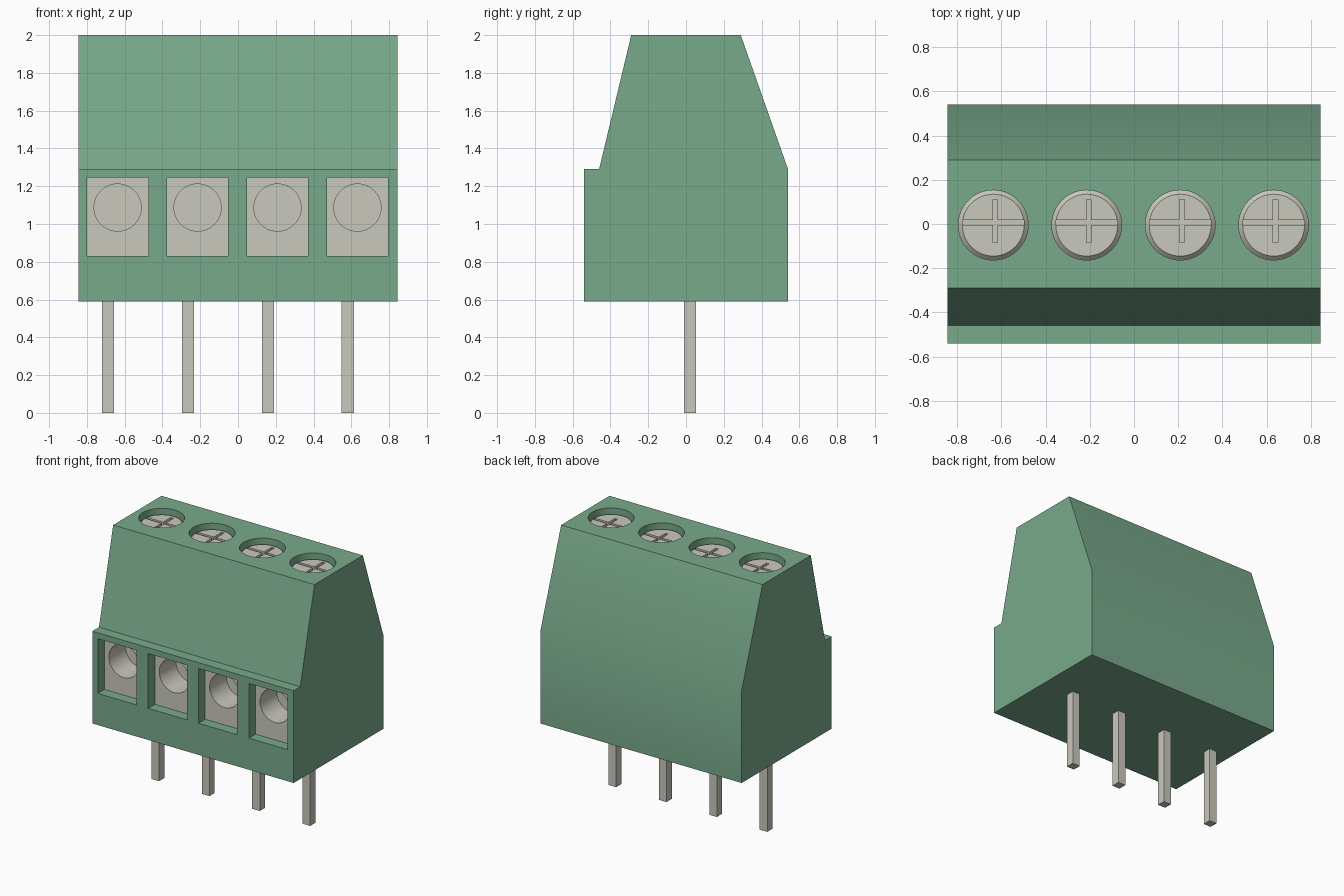
import bpy, bmesh
from math import radians
from mathutils import Matrix

if "Cube" in bpy.data.objects:
    bpy.data.objects.remove(bpy.data.objects["Cube"], do_unlink=True)


def material(name, rgb):
    m = bpy.data.materials.new(name)
    m.use_nodes = True
    m.diffuse_color = (*rgb, 1)
    bsdf = next(n for n in m.node_tree.nodes if n.type == "BSDF_PRINCIPLED")
    bsdf.inputs["Base Color"].default_value = (*rgb, 1)
    return m


GREEN = material("green plastic", (0.19, 0.40, 0.26))
METAL = material("grey metal", (0.59, 0.58, 0.51))


def finish(name, bm, mat):
    bmesh.ops.recalc_face_normals(bm, faces=bm.faces)
    mesh = bpy.data.meshes.new(name)
    bm.to_mesh(mesh)
    bm.free()
    mesh.materials.append(mat)
    obj = bpy.data.objects.new(name, mesh)
    bpy.context.collection.objects.link(obj)
    return obj


def box(name, x, y, z, mat):
    """Box from (low, high) pairs along each axis."""
    bm = bmesh.new()
    bmesh.ops.create_cube(bm, size=1)
    for v in bm.verts:
        v.co = [(a + b) / 2 + c * (b - a) for (a, b), c in zip((x, y, z), v.co)]
    return finish(name, bm, mat)


def cylinder(name, centre, radius, depth, mat, axis="Z", chamfer=0):
    bm = bmesh.new()
    bmesh.ops.create_cone(bm, cap_ends=True, segments=48, radius1=radius,
                          radius2=radius, depth=depth)
    if chamfer:
        rim = [e for e in bm.edges if all(v.co.z > 0 for v in e.verts)]
        bmesh.ops.bevel(bm, geom=rim, offset=chamfer, segments=1, affect="EDGES")
    if axis == "Y":
        bm.transform(Matrix.Rotation(radians(90), 4, "X"))
    bm.transform(Matrix.Translation(centre))
    return finish(name, bm, mat)


def cut(target, cutter):
    """Subtract the cutter from the target, then discard it."""
    mod = target.modifiers.new("cut", "BOOLEAN")
    mod.object, mod.operation, mod.solver = cutter, "DIFFERENCE", "EXACT"
    activate(target)
    bpy.ops.object.modifier_apply(modifier=mod.name)
    bpy.data.objects.remove(cutter, do_unlink=True)


def activate(obj):
    bpy.ops.object.select_all(action="DESELECT")
    obj.select_set(True)
    bpy.context.view_layer.objects.active = obj


def smooth(obj):
    activate(obj)
    bpy.ops.object.shade_smooth_by_angle(angle=radians(20))


# Housing: side profile extruded across the width
WIDTH = 0.845
profile = [(-0.54, 0.59), (0.54, 0.59), (0.54, 1.29), (0.29, 2),
           (-0.29, 2), (-0.46, 1.29), (-0.54, 1.29)]
bm = bmesh.new()
side = bm.faces.new([bm.verts.new((-WIDTH, y, z)) for y, z in profile])
sweep = bmesh.ops.extrude_face_region(bm, geom=[side])["geom"]
bmesh.ops.translate(bm, vec=(2 * WIDTH, 0, 0),
                    verts=[v for v in sweep if isinstance(v, bmesh.types.BMVert)])
housing = finish("housing", bm, GREEN)

PITCH, FIRST = 0.423, -0.637
SCREW_Y, SCREW_TOP = -0.005, 1.96
for i in range(4):
    x = FIRST + i * PITCH
    n = i + 1

    # Wire entry pocket and screw well in the housing
    cut(housing, box("pocket_cutter", (x - 0.162, x + 0.162), (-0.7, -0.2),
                     (0.83, 1.245), GREEN))
    cut(housing, cylinder("well_cutter", (x, SCREW_Y, 2), 0.158, 0.3, GREEN))

    # Metal clamp with a round wire bore
    clamp = box(f"wire_clamp_{n}", (x - 0.164, x + 0.164), (-0.46, -0.18),
                (0.828, 1.247), METAL)
    cut(clamp, cylinder("bore_cutter", (x, -0.46, 1.087), 0.125, 0.4, METAL, "Y"))
    smooth(clamp)

    # Screw head with a chamfered rim and cross slots
    screw = cylinder(f"screw_{n}", (x, SCREW_Y, SCREW_TOP - 0.075), 0.158, 0.15,
                     METAL, chamfer=0.018)
    slot_z = (SCREW_TOP - 0.04, SCREW_TOP + 0.1)
    cut(screw, box("long_slot_cutter", (x - 0.139, x + 0.139), (-0.005, 0.017),
                   slot_z, METAL))
    cut(screw, box("short_slot_cutter", (x - 0.002, x + 0.02), (-0.083, 0.112),
                   slot_z, METAL))
    smooth(screw)

    # Solder pin
    px = x - 0.051
    box(f"pin_{n}", (px - 0.032, px + 0.032), (-0.01, 0.054), (0, 0.65), METAL)

smooth(housing)
